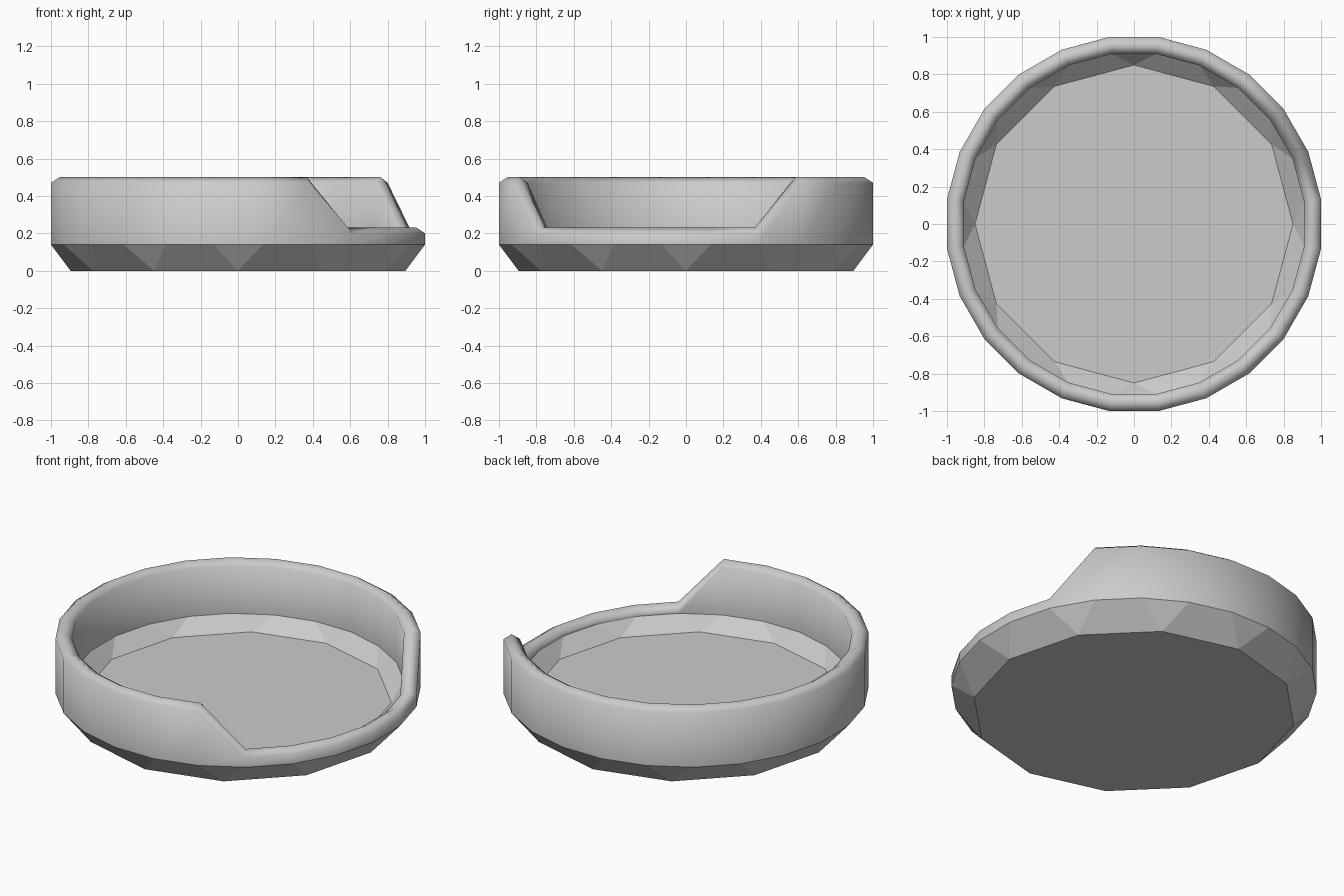
import bpy, bmesh
from math import cos, sin, radians

if "Cube" in bpy.data.objects:
    bpy.data.objects.remove(bpy.data.objects["Cube"])

SIDES = 24
STEP = 360 / SIDES
RIM_DROP = 0.27          # how far the entrance is lowered

bm = bmesh.new()


def height_drop(a):
    """Rim is lower over the entrance on the front right."""
    return RIM_DROP if -55 < a < 25 else 0.0


def ring(radius, z, count, start, follows_rim=False):
    verts = []
    for i in range(count):
        a = start + i * 360 / count
        signed = (a + 180) % 360 - 180
        h = z - (height_drop(signed) if follows_rim else 0)
        verts.append(bm.verts.new((radius * cos(radians(a)), radius * sin(radians(a)), h)))
    return verts


def bridge(a, b):
    """Smooth quads between two 24-sided rings."""
    for i in range(SIDES):
        j = (i + 1) % SIDES
        bm.faces.new((a[i], a[j], b[j], b[i])).smooth = True


def facets(base, wall):
    """Flat triangles and quads from a 12-sided ring to a 24-sided ring."""
    n = len(base)
    for i in range(n):
        before, after = wall[2 * i - 1], wall[2 * i]
        bm.faces.new((base[i], after, before))
        bm.faces.new((base[i], base[(i + 1) % n], wall[2 * i + 1], after))


# Outer and inner 12-sided floors
bottom = ring(0.895, 0.0, 12, 0)
floor = ring(0.85, 0.10, 12, 0)

# Wall section from outside, over the rim, to inside
half = STEP / 2
outer_low = ring(1.0086, 0.14, SIDES, half)
outer_top = ring(1.0086, 0.47, SIDES, half, True)
ridge = ring(0.963, 0.50, SIDES, half, True)
inner_top = ring(0.917, 0.47, SIDES, half, True)
inner_low = ring(0.917, 0.18, SIDES, half)

section = [outer_low, outer_top, ridge, inner_top, inner_low]
for a, b in zip(section, section[1:]):
    bridge(a, b)

# Faceted chamfers and floor caps
facets(bottom, outer_low)
facets(floor, inner_low)
bm.faces.new(bottom[::-1])
bm.faces.new(floor)

bmesh.ops.recalc_face_normals(bm, faces=bm.faces)
mesh = bpy.data.meshes.new("round_bed")
bm.to_mesh(mesh)
bm.free()
bed = bpy.data.objects.new("round_bed", mesh)
bpy.context.collection.objects.link(bed)
